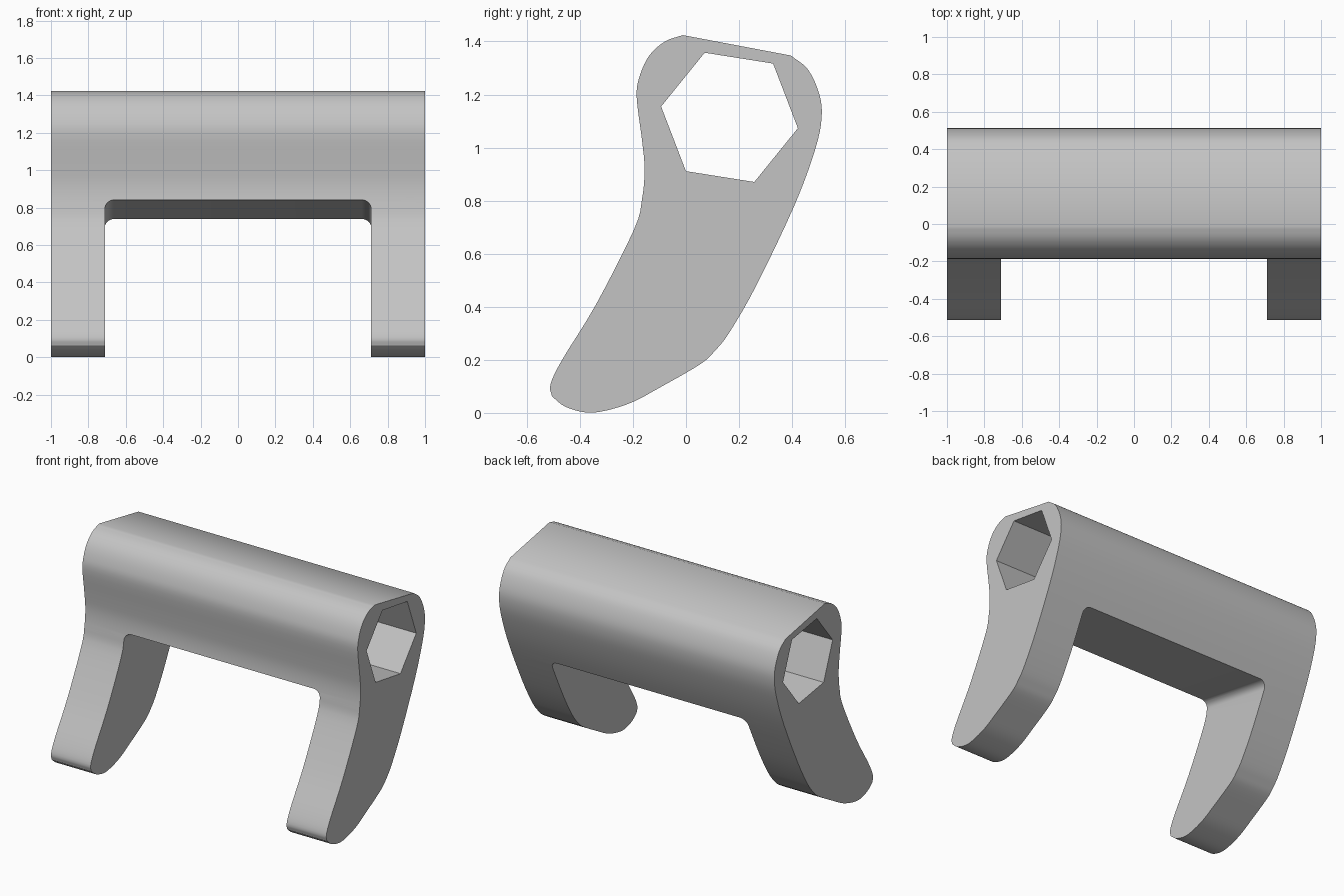
import bpy, bmesh, math
from mathutils import Vector, Matrix

cube = bpy.data.objects.get("Cube")
if cube:
    bpy.data.objects.remove(cube, do_unlink=True)

grey = bpy.data.materials.new("plain_grey")
grey.use_nodes = True
GREY = (0.55, 0.55, 0.55, 1)
grey.diffuse_color = GREY
grey.node_tree.nodes["Principled BSDF"].inputs["Base Color"].default_value = GREY


def prism(name, outline, sweep, matrix=Matrix()):
    """Extrude a closed outline symmetrically along the sweep vector."""
    bm = bmesh.new()
    sweep = Vector(sweep)
    face = bm.faces.new([bm.verts.new(Vector(p) - sweep / 2) for p in outline])
    ext = bmesh.ops.extrude_face_region(bm, geom=[face])
    moved = [g for g in ext["geom"] if isinstance(g, bmesh.types.BMVert)]
    bmesh.ops.translate(bm, verts=moved, vec=sweep)
    bmesh.ops.recalc_face_normals(bm, faces=bm.faces)
    bm.transform(matrix)
    mesh = bpy.data.meshes.new(name)
    bm.to_mesh(mesh)
    bm.free()
    mesh.materials.append(grey)
    obj = bpy.data.objects.new(name, mesh)
    bpy.context.collection.objects.link(obj)
    return obj


def smooth_run(pts, steps=4):
    """Catmull-Rom samples through an open run, without its last point."""
    p = [Vector(q) for q in pts]
    p = [2 * p[0] - p[1]] + p + [2 * p[-1] - p[-2]]
    out = []
    for a, b, c, d in zip(p, p[1:], p[2:], p[3:]):
        for i in range(steps):
            t = i / steps
            out.append(0.5 * (2 * b + (c - a) * t + (2 * a - 5 * b + 4 * c - d) * t ** 2
                              + (3 * b - a - 3 * c + d) * t ** 3))
    return out


# Side profile (y, z): back edge down to the toe, then front edge up to the top flat
back_run = [(0.395, 1.347), (0.46, 1.294), (0.503, 1.2), (0.511, 1.11), (0.486, 0.99),
            (0.41, 0.785), (0.267, 0.484), (0.166, 0.307), (0.11, 0.235), (0.053, 0.183),
            (-0.098, 0.096), (-0.203, 0.04), (-0.305, 0.008), (-0.38, 0.002),
            (-0.456, 0.024), (-0.505, 0.062)]
front_run = [(-0.505, 0.062), (-0.511, 0.107), (-0.467, 0.2), (-0.339, 0.409),
             (-0.196, 0.691), (-0.166, 0.804), (-0.156, 0.917), (-0.166, 1.03),
             (-0.186, 1.192), (-0.173, 1.275), (-0.136, 1.35), (-0.079, 1.4), (-0.012, 1.424)]
profile = smooth_run(back_run) + smooth_run(front_run) + [Vector(front_run[-1])]
body = prism("bracket_body", [(0, p.x, p.y) for p in profile], (2, 0, 0))

# Hexagonal bore along the whole length
hexagon = []
for k in range(6):
    a = math.radians(51 + 60 * k)
    hexagon.append((0, 0.164 + 0.261 * math.cos(a), 1.114 + 0.261 * math.sin(a)))
bore = prism("bore_cutter", hexagon, (3, 0, 0))

# Tilted opening between the legs, with rounded upper corners
HALF, R = 0.712, 0.05
arch = [(-HALF, 0, -2), (HALF, 0, -2)]
for side, start in ((1, 0), (-1, 90)):
    for i in range(9):
        a = math.radians(start + 90 * i / 8)
        arch.append((side * (HALF - R) + R * math.cos(a), 0, -R + R * math.sin(a)))
tilt = Matrix.Translation((0, -0.16, 0.841)) @ Matrix.Rotation(math.radians(-10.5), 4, "X")
opening = prism("opening_cutter", arch, (0, 4, 0), tilt)

# Cut the body, then discard the cutters
bpy.context.view_layer.objects.active = body
body.select_set(True)
for cutter in (bore, opening):
    cutter.hide_render = True
    mod = body.modifiers.new(cutter.name, "BOOLEAN")
    mod.operation = "DIFFERENCE"
    mod.solver = "EXACT"
    mod.object = cutter
    bpy.ops.object.modifier_apply(modifier=mod.name)
    bpy.data.objects.remove(cutter, do_unlink=True)

bpy.ops.object.shade_smooth_by_angle(angle=math.radians(30))
